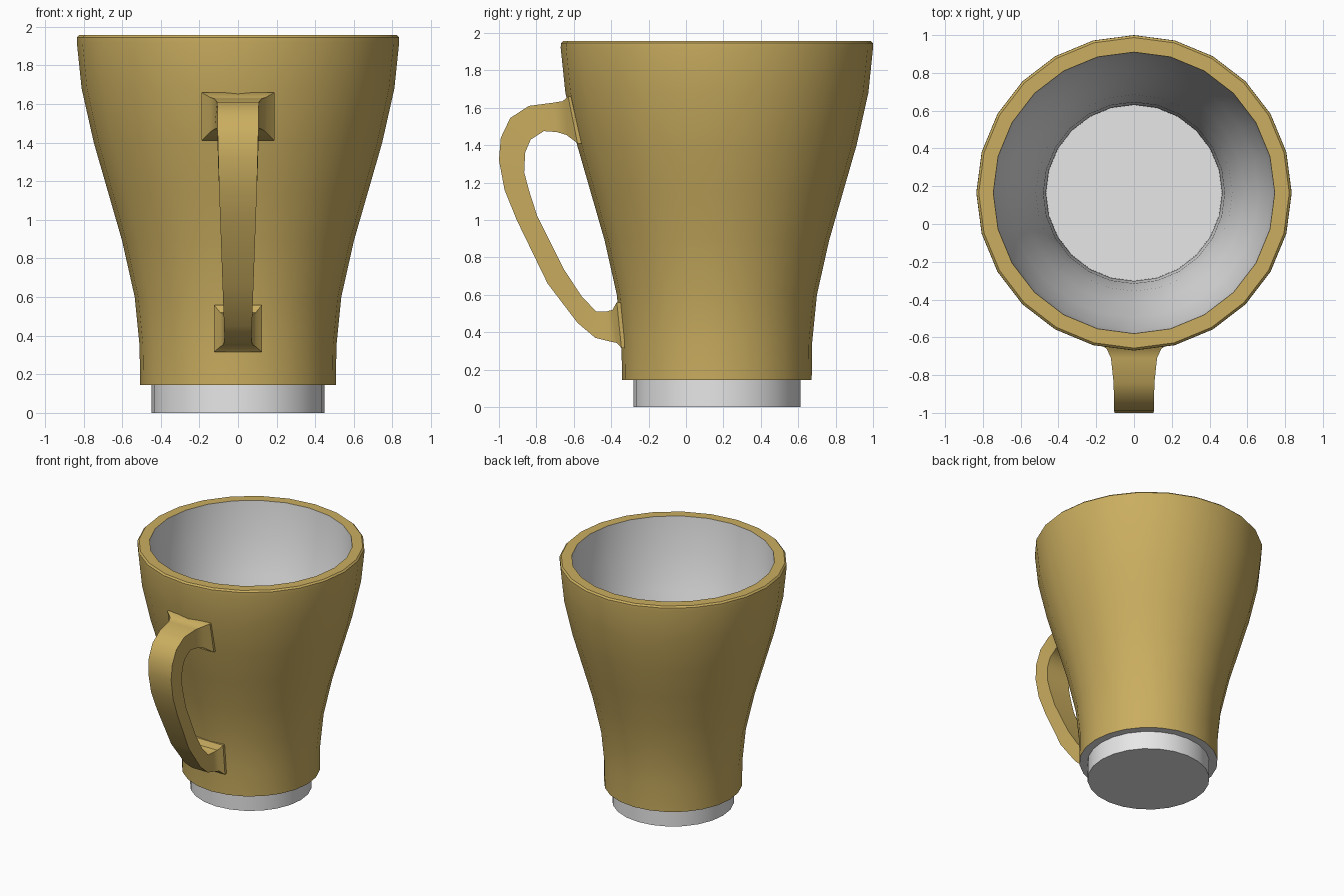
import bpy, bmesh, math

if "Cube" in bpy.data.objects:
    bpy.data.objects.remove(bpy.data.objects["Cube"])

SIDES = 24
CENTRE_Y = 0.165


def material(name, rgb):
    m = bpy.data.materials.new(name)
    m.diffuse_color = (*rgb, 1.0)
    m.use_nodes = True
    m.node_tree.nodes["Principled BSDF"].inputs["Base Color"].default_value = m.diffuse_color
    return m


gold = material("gold_glaze", (0.59, 0.42, 0.115))
white = material("white_ceramic", (0.8, 0.8, 0.8))


def finish(bm, name, mat, angle):
    mesh = bpy.data.meshes.new(name)
    bm.to_mesh(mesh)
    bm.free()
    mesh.materials.append(mat)
    ob = bpy.data.objects.new(name, mesh)
    bpy.context.collection.objects.link(ob)
    bpy.ops.object.select_all(action='DESELECT')
    ob.select_set(True)
    bpy.context.view_layer.objects.active = ob
    bpy.ops.object.shade_smooth_by_angle(angle=math.radians(angle))
    return ob


def lathe(name, profile, mat):
    """Spin (radius, z) points round the mug axis."""
    bm = bmesh.new()
    rings = []
    for r, z in profile:
        rings.append([bm.verts.new((r * math.cos(2 * math.pi * i / SIDES),
                                    CENTRE_Y + r * math.sin(2 * math.pi * i / SIDES), z))
                      for i in range(SIDES)])
    for a, b in zip(rings, rings[1:]):
        for i in range(SIDES):
            j = (i + 1) % SIDES
            bm.faces.new((a[i], a[j], b[j], b[i]))
    bmesh.ops.remove_doubles(bm, verts=bm.verts, dist=1e-5)
    return finish(bm, name, mat, 35)


# Gold outside and rim
lathe("mug_body", [(0.507, 0.145), (0.51, 0.35), (0.535, 0.6), (0.6, 0.89), (0.672, 1.14),
                   (0.747, 1.4), (0.81, 1.68), (0.835, 1.92), (0.834, 1.945),
                   (0.822, 1.957), (0.745, 1.957)], gold)

# White inside, from rim down to the floor
lathe("mug_lining", [(0.745, 1.957), (0.725, 1.68), (0.66, 1.4), (0.585, 1.14), (0.52, 0.89),
                     (0.48, 0.6), (0.467, 0.35), (0.465, 0.18), (0, 0.18)], white)

# White foot with the underside ledge
lathe("mug_foot", [(0, 0), (0.447, 0), (0.447, 0.145), (0.507, 0.145)], white)

# Handle sections: outer y, z, inner y, z, half width
sections = [
    (-0.59, 1.66, -0.54, 1.41, 0.19),
    (-0.63, 1.66, -0.58, 1.41, 0.19),
    (-0.66, 1.635, -0.64, 1.455, 0.145),
    (-0.71, 1.627, -0.69, 1.47, 0.122),
    (-0.84, 1.61, -0.76, 1.475, 0.108),
    (-0.94, 1.545, -0.83, 1.43, 0.106),
    (-0.99, 1.44, -0.86, 1.36, 0.105),
    (-1.0, 1.32, -0.865, 1.255, 0.102),
    (-0.97, 1.16, -0.84, 1.16, 0.098),
    (-0.905, 1.0, -0.795, 1.02, 0.092),
    (-0.74, 0.66, -0.655, 0.74, 0.08),
    (-0.58, 0.45, -0.56, 0.595, 0.072),
    (-0.485, 0.37, -0.48, 0.51, 0.07),
    (-0.405, 0.35, -0.42, 0.512, 0.078),
    (-0.37, 0.343, -0.393, 0.52, 0.092),
    (-0.345, 0.315, -0.37, 0.56, 0.125),
    (-0.32, 0.315, -0.33, 0.56, 0.125),
]
bm = bmesh.new()
loops = [[bm.verts.new(p) for p in ((-w, oy, oz), (w, oy, oz), (w, iy, iz), (-w, iy, iz))]
         for oy, oz, iy, iz, w in sections]
for a, b in zip(loops, loops[1:]):
    for i in range(4):
        j = (i + 1) % 4
        bm.faces.new((a[i], a[j], b[j], b[i]))
bm.faces.new(loops[0])
bm.faces.new(loops[-1])
bmesh.ops.recalc_face_normals(bm, faces=bm.faces)
finish(bm, "handle", gold, 40)
